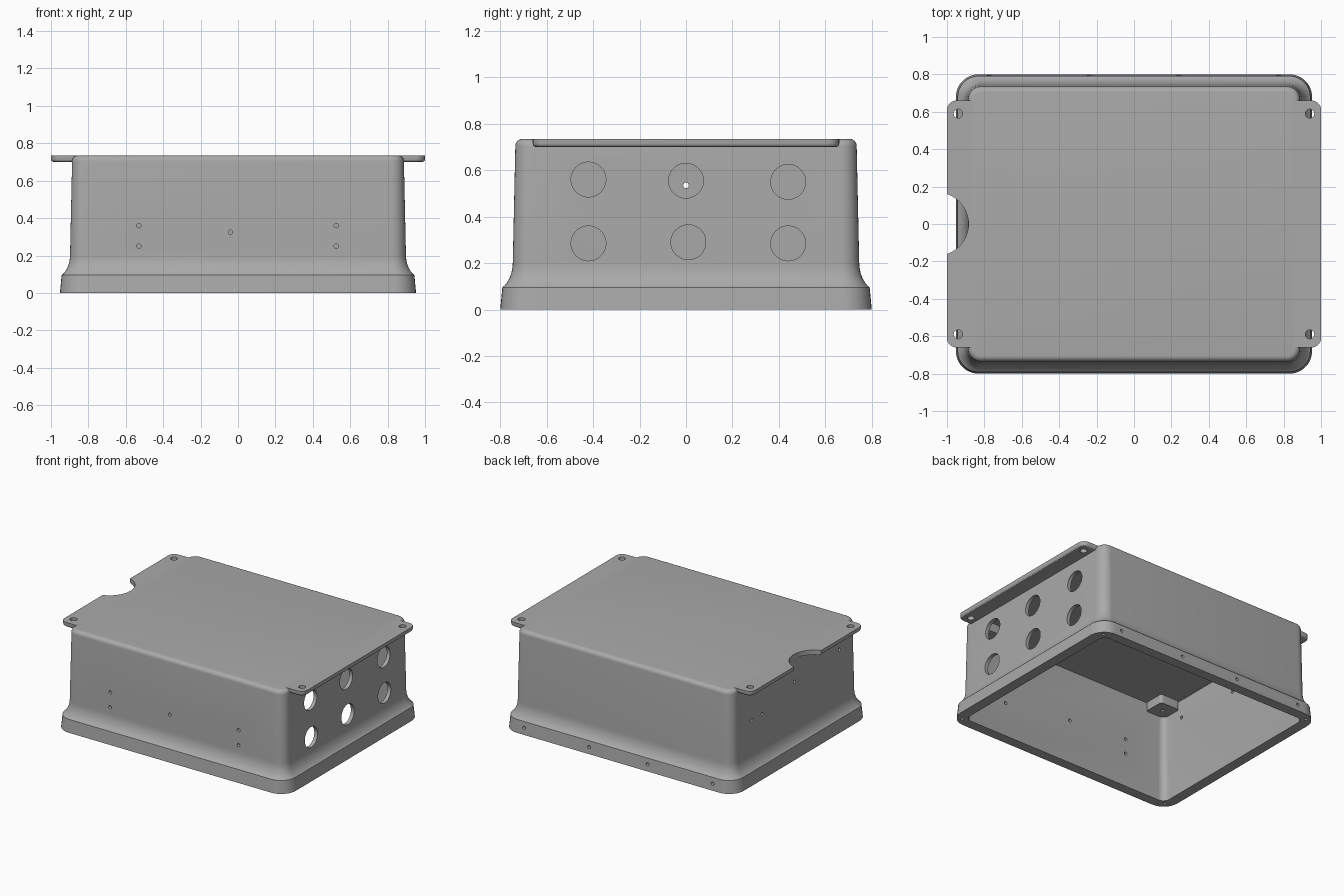
import bpy, bmesh, math
from mathutils import Matrix, Vector

if "Cube" in bpy.data.objects:
    bpy.data.objects.remove(bpy.data.objects["Cube"])

TOP = 0.735
grey = bpy.data.materials.new("mid_grey")
grey.diffuse_color = (0.40, 0.40, 0.40, 1)
grey.use_nodes = True
grey.node_tree.nodes["Principled BSDF"].inputs["Base Color"].default_value = grey.diffuse_color


def corner_arc(cx, cy, r, start, n=8):
    return [(cx + r * math.cos(start + i / n * math.pi / 2),
             cy + r * math.sin(start + i / n * math.pi / 2)) for i in range(n + 1)]


def rounded_rect(hx, hy, r):
    pts = []
    for k, (sx, sy) in enumerate([(1, 1), (-1, 1), (-1, -1), (1, -1)]):
        pts += corner_arc(sx * (hx - r), sy * (hy - r), r, k * math.pi / 2)
    return pts


def loft(name, rings):
    """Skin a stack of (outline, z) rings and cap both ends."""
    bm = bmesh.new()
    loops = [[bm.verts.new((x, y, z)) for x, y in pts] for pts, z in rings]
    n = len(loops[0])
    for a, b in zip(loops, loops[1:]):
        for i in range(n):
            j = (i + 1) % n
            bm.faces.new((a[i], a[j], b[j], b[i]))
    bm.faces.new(loops[0])
    bm.faces.new(loops[-1])
    bmesh.ops.recalc_face_normals(bm, faces=bm.faces)
    me = bpy.data.meshes.new(name)
    bm.to_mesh(me)
    bm.free()
    ob = bpy.data.objects.new(name, me)
    bpy.context.collection.objects.link(ob)
    me.materials.append(grey)
    return ob


def drill(ob, holes):
    """Cut cylinders given as (centre, axis, radius, length, sides)."""
    bm = bmesh.new()
    for c, axis, r, length, sides in holes:
        rot = Vector((0, 0, 1)).rotation_difference(Vector(axis)).to_matrix().to_4x4()
        bmesh.ops.create_cone(bm, cap_ends=True, segments=sides, radius1=r, radius2=r,
                              depth=length, matrix=Matrix.Translation(c) @ rot)
    me = bpy.data.meshes.new("hole_cutter")
    bm.to_mesh(me)
    bm.free()
    cutter = bpy.data.objects.new("hole_cutter", me)
    cutter.hide_render = True
    bpy.context.collection.objects.link(cutter)
    mod = ob.modifiers.new("holes", 'BOOLEAN')
    mod.operation, mod.solver, mod.object = 'DIFFERENCE', 'EXACT', cutter
    bpy.context.view_layer.objects.active = ob
    bpy.ops.object.modifier_apply(modifier=mod.name)
    bpy.data.objects.remove(cutter)


def smooth(ob):
    bpy.ops.object.select_all(action='DESELECT')
    ob.select_set(True)
    bpy.context.view_layer.objects.active = ob
    bpy.ops.object.shade_smooth_by_angle(angle=math.radians(30))


# Housing: inner skin from ceiling to rim, then outer skin from rim to lid
def outer(inset):
    return rounded_rect(0.952 - inset, 0.80 - inset, 0.12 - inset * 0.8)


rings = [(rounded_rect(0.86, 0.71, 0.045), 0.705),
         (rounded_rect(0.875, 0.725, 0.05), 0.0),
         (outer(0), 0.0), (outer(0.009), 0.095)]
for i in range(1, 9):                       # concave flare above the rim
    t = math.radians(30 + 60 * i / 8)
    rings.append((outer(0.054 - 0.09 * (1 - math.sin(t))), 0.203 - 0.125 * math.cos(t)))
for i in range(7):                          # rounded lid edge
    t = i / 6 * math.pi / 2
    rings.append((outer(0.095 - 0.03 * math.cos(t)), TOP - 0.03 + 0.03 * math.sin(t)))
housing = loft("housing", rings)

X, Y, Z = (1, 0, 0), (0, 1, 0), (0, 0, 1)
holes = []
# Six cable openings in the right wall
for y, z in [(-0.42, 0.56), (0, 0.555), (0.44, 0.55),
             (-0.42, 0.285), (0.01, 0.29), (0.44, 0.285)]:
    holes.append(((0.9, y, z), X, 0.075, 0.2, 48))
# Screw holes in the front wall, left wall, back rim and rim corners
for x, z in [(-0.53, 0.36), (-0.53, 0.25), (-0.04, 0.325), (0.525, 0.36), (0.525, 0.25)]:
    holes.append(((x, -0.74, z), Y, 0.012, 0.15, 16))
for y, z in [(0, 0.535), (0.38, 0.44), (0.5, 0.44), (-0.53, 0.57)]:
    holes.append(((-0.89, y, z), X, 0.012, 0.15, 16))
for x in (-0.775, -0.24, 0.24, 0.775):
    holes.append(((x, 0.80, 0.05), Y, 0.012, 0.08, 16))
for sx in (-1, 1):
    for sy in (-1, 1):
        holes.append(((sx * 0.89, sy * 0.74, 0), Z, 0.011, 0.1, 16))
drill(housing, holes)
smooth(housing)


# Mounting flanges on both sides of the lid
def flange_outline(s, inset):
    x, y, r = 1.0 - inset, 0.66 - inset, 0.05 - inset
    pts = [(0.855, -y)] + corner_arc(x - r, r - y, r, -math.pi / 2)
    pts += corner_arc(x - r, y - r, r, 0) + [(0.855, y)]
    return [(s * px, py) for px, py in pts]


for side, s in (("left", -1), ("right", 1)):
    rings = [(flange_outline(s, 0.015 * (1 - math.sin(a))), 0.715 - 0.015 * math.cos(a))
             for a in (0, math.pi / 6, math.pi / 3, math.pi / 2)]
    flange = loft(side + "_flange", rings + [(flange_outline(s, 0), TOP)])
    cuts = [((s * 0.94, sy * 0.59, 0.72), Z, 0.024, 0.2, 24) for sy in (-1, 1)]
    if s < 0:                               # curved notch in the left flange
        cuts.append(((-1.054, 0, 0.72), Z, 0.169, 0.2, 64))
    drill(flange, cuts)
    smooth(flange)

# Corner bosses hanging from the ceiling inside
for sx in (-1, 1):
    for sy in (-1, 1):
        outline = [(x + sx * 0.785, y + sy * 0.635) for x, y in rounded_rect(0.08, 0.08, 0.02)]
        boss = loft("corner_boss", [(outline, 0.64), (outline, 0.71)])
        drill(boss, [((sx * 0.785, sy * 0.635, 0.64), Z, 0.012, 0.08, 16)])
        smooth(boss)
